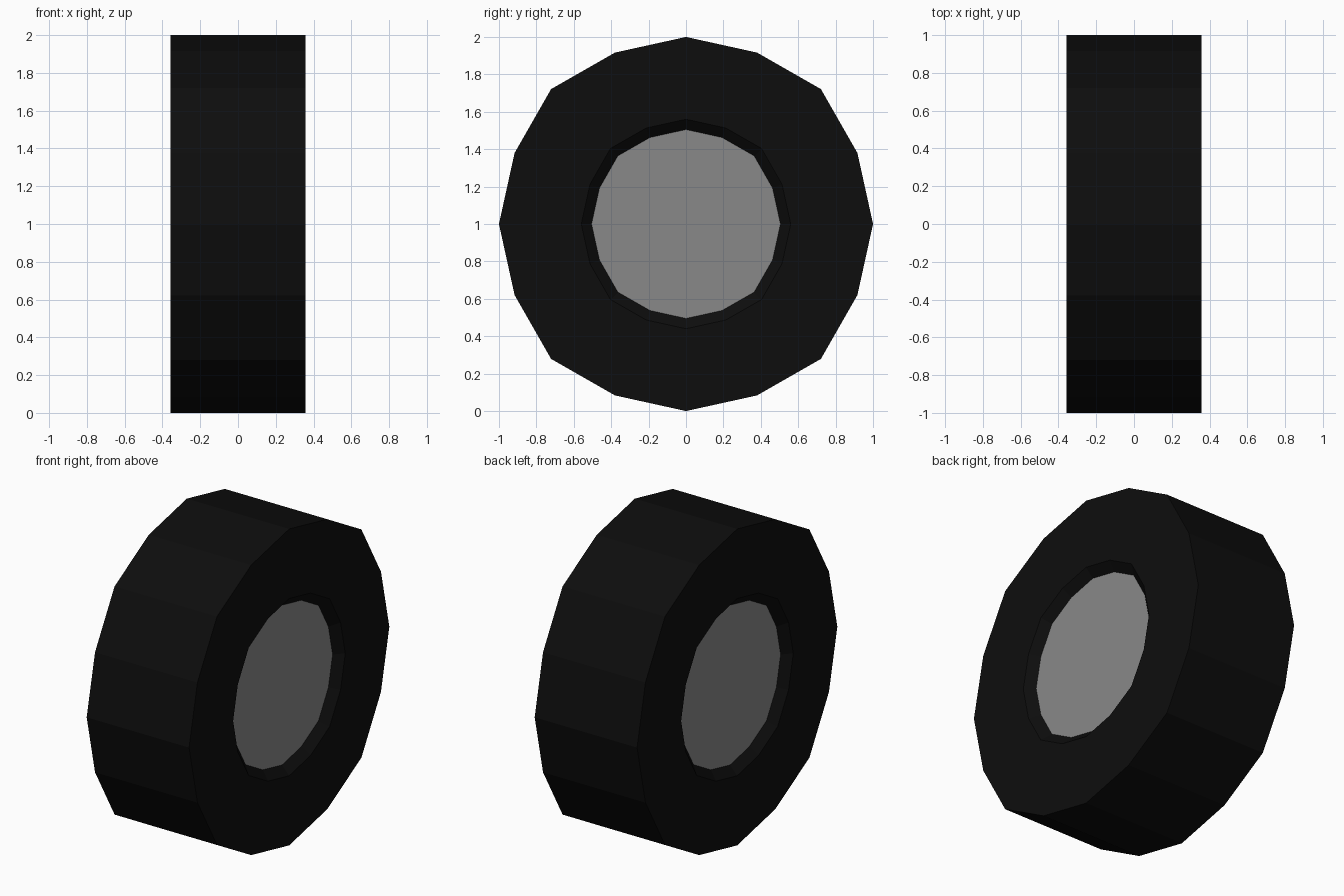
import bpy, bmesh, math

if "Cube" in bpy.data.objects:
    bpy.data.objects.remove(bpy.data.objects["Cube"])

SIDES = 16
HALF_W = 0.358      # half width of the tyre
RECESS = 0.05       # hub face depth below the sidewall
R_TYRE, R_LIP, R_HUB = 1.0, 0.56, 0.505


def material(name, v):
    m = bpy.data.materials.new(name)
    m.diffuse_color = (v, v, v, 1)
    m.use_nodes = True
    m.node_tree.nodes["Principled BSDF"].inputs["Base Color"].default_value = m.diffuse_color
    return m


def make_object(name, bm, mat):
    bmesh.ops.recalc_face_normals(bm, faces=bm.faces)
    me = bpy.data.meshes.new(name)
    bm.to_mesh(me)
    bm.free()
    me.materials.append(mat)
    ob = bpy.data.objects.new(name, me)
    ob.location.z = 1.0
    bpy.context.collection.objects.link(ob)
    return ob


def ring(bm, x, r):
    # slightly squared 16-gon: diagonal corners sit a little further out
    scale = (1.0, 0.992, 1.02, 0.992)
    verts = []
    for i in range(SIDES):
        a = 2 * math.pi * i / SIDES
        k = r * scale[i % 4]
        verts.append(bm.verts.new((x, k * math.cos(a), k * math.sin(a))))
    return verts


def bridge(bm, a, b):
    for i in range(SIDES):
        j = (i + 1) % SIDES
        bm.faces.new((a[i], a[j], b[j], b[i]))


# Tyre: tread, flat sidewalls and bevelled inner lips
bm = bmesh.new()
profile = [(-HALF_W + RECESS, R_HUB), (-HALF_W, R_LIP), (-HALF_W, R_TYRE),
           (HALF_W, R_TYRE), (HALF_W, R_LIP), (HALF_W - RECESS, R_HUB)]
rings = [ring(bm, x, r) for x, r in profile]
for a, b in zip(rings, rings[1:]):
    bridge(bm, a, b)
make_object("tyre", bm, material("rubber", 0.004))

# Hub discs: one recessed plate on each side
hub_mat = material("hub_grey", 0.25)
for name, s in (("hub_disc_right", 1), ("hub_disc_left", -1)):
    bm = bmesh.new()
    bm.faces.new(ring(bm, s * (HALF_W - RECESS), R_HUB))
    ob = make_object(name, bm, hub_mat)
    # face outwards
    if ob.data.polygons[0].normal.x * s < 0:
        ob.data.flip_normals()
